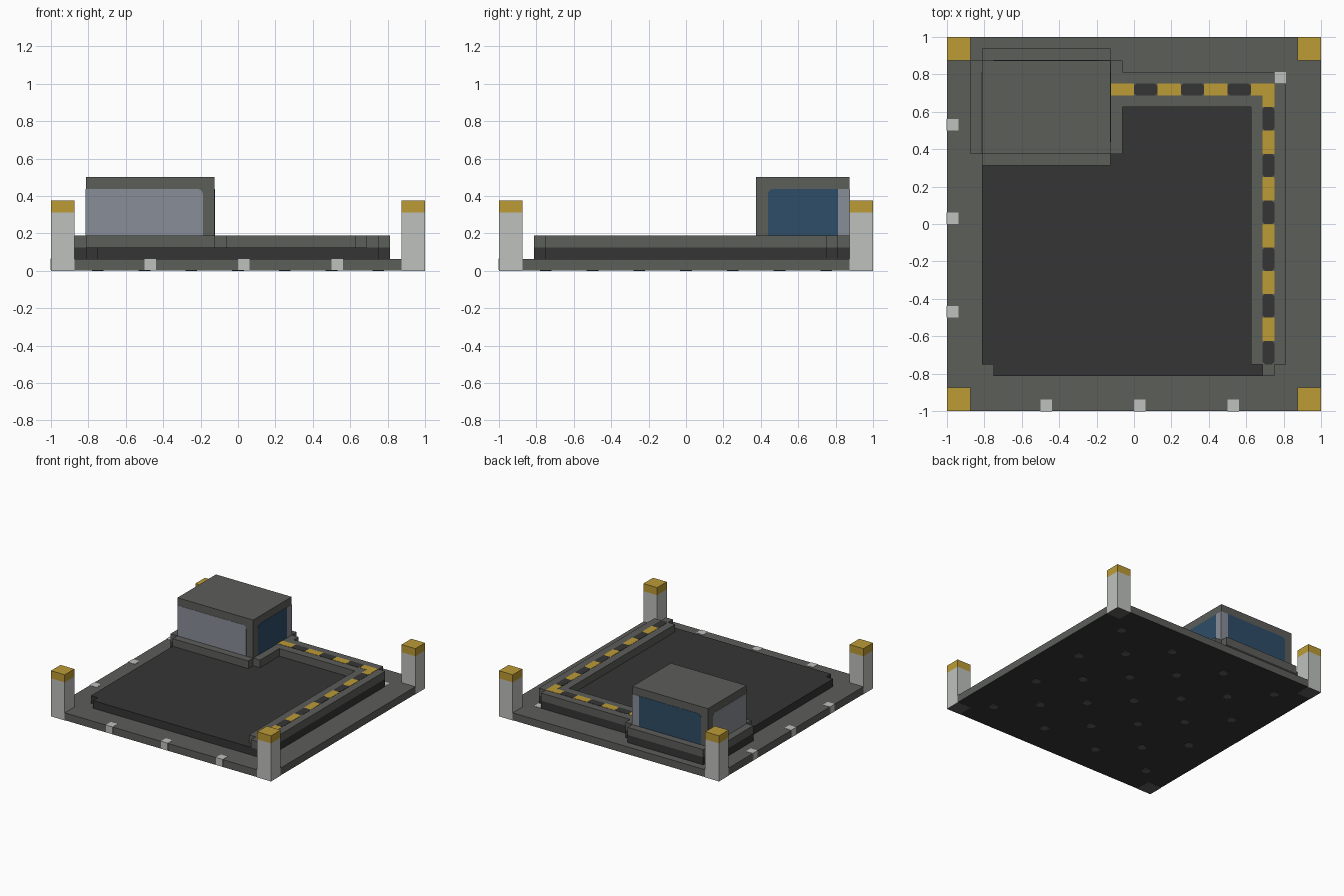
import bpy, bmesh, math
from mathutils import Vector

cube = bpy.data.objects.get("Cube")
if cube:
    bpy.data.objects.remove(cube)

U = 1 / 16      # grid step used by every part
T = 0.002       # thickness of inlaid plates


def material(name, rgb):
    lin = [((c / 255 + 0.055) / 1.055) ** 2.4 for c in rgb] + [1]
    m = bpy.data.materials.new(name)
    m.diffuse_color = lin
    m.use_nodes = True
    m.node_tree.nodes["Principled BSDF"].inputs["Base Color"].default_value = lin
    return m


GREY = material("grey metal", (92, 94, 90))
DARK = material("dark rubber", (53, 53, 53))
WHITE = material("pale casing", (190, 193, 188))
YELLOW = material("warning yellow", (188, 155, 53))
GLASS = material("pale glass", (137, 141, 151))
BLUE = material("blue screen", (46, 77, 103))


def prism(name, pts, z0, z1, mat, under=None):
    """Extrude an outline upwards; faces pointing down may use a second material."""
    bm = bmesh.new()
    face = bm.faces.new([bm.verts.new((x, y, z0)) for x, y in pts])
    ext = bmesh.ops.extrude_face_region(bm, geom=[face])["geom"]
    bmesh.ops.translate(bm, vec=(0, 0, z1 - z0),
                        verts=[v for v in ext if isinstance(v, bmesh.types.BMVert)])
    bmesh.ops.recalc_face_normals(bm, faces=bm.faces)
    if under:
        for f in bm.faces:
            f.material_index = 1 if f.normal.z < -0.5 else 0
    me = bpy.data.meshes.new(name)
    bm.to_mesh(me)
    bm.free()
    me.materials.append(mat)
    if under:
        me.materials.append(under)
    ob = bpy.data.objects.new(name, me)
    bpy.context.scene.collection.objects.link(ob)
    return ob


def rect(x0, x1, y0, y1):
    return [(x0, y0), (x1, y0), (x1, y1), (x0, y1)]


def notched(x0, x1, y0, y1, n):
    """Rectangle with a square notch cut from each corner."""
    return [(x0 + n, y0), (x1 - n, y0), (x1 - n, y0 + n), (x1, y0 + n),
            (x1, y1 - n), (x1 - n, y1 - n), (x1 - n, y1), (x0 + n, y1),
            (x0 + n, y1 - n), (x0, y1 - n), (x0, y0 + n), (x0 + n, y0 + n)]


def chamfered(x0, x1, y0, y1, c):
    return [(x0 + c, y0), (x1 - c, y0), (x1, y0 + c), (x1, y1 - c),
            (x1 - c, y1), (x0 + c, y1), (x0, y1 - c), (x0, y0 + c)]


def pane(name, origin, along, width, mat, rounded=None):
    """Upright plate on a cabin wall; 'rounded' is the end with a soft top corner."""
    h, r = 4 * U, 0.03
    pts = [(0, 0), (width, 0), (width, h), (0, h)]
    arc = [(r * math.cos(a), r * math.sin(a)) for a in (i * math.pi / 8 for i in range(5))]
    if rounded == "end":
        pts[2:3] = [(width - r + x, h - r + y) for x, y in arc]
    elif rounded == "start":
        pts[3:4] = [(r - x, h - r + y) for x, y in reversed(arc)]
    ob = prism(name, pts, 0, T, mat)
    a, up = Vector(along), Vector((0, 0, 1))
    n = a.cross(up)
    o = Vector(origin)
    for v in ob.data.vertices:
        v.co = o + a * v.co.x + up * v.co.y + n * v.co.z


# Base slab with cut corners for the posts
prism("base_slab", notched(-1, 1, -1, 1, 2 * U), T, U, GREY, DARK)

# Corner posts with yellow caps
for sx in (-1, 1):
    for sy in (-1, 1):
        xs, ys = sorted((sx, sx * 14 * U)), sorted((sy, sy * 14 * U))
        prism("corner_post", rect(*xs, *ys), 0, 5 * U, WHITE, GREY)
        prism("post_cap", rect(*xs, *ys), 5 * U, 6 * U, YELLOW)

# Studs under the base: a square grid with a staggered grid between
studs = [(x, y) for x in (-.75, -.25, .25, .75) for y in (-.75, -.25, .25, .75)]
studs += [(x, y) for x in (-.5, 0, .5) for y in (-.5, 0, .5)]
for x, y in studs:
    s = U / 2
    prism("base_stud", chamfered(x - s, x + s, y - s, y + s, 0.018), 0, T, GREY)

# Edge lights along the front and one side, plus one beside the rail corner
for p in (-8 * U, 0, 8 * U):
    prism("front_light", rect(p, p + U, -1 - T, -1 + U), T * 1.5, U + T, WHITE)
    prism("side_light", rect(-1 - T, -1 + U, p, p + U), T * 1.5, U + T, WHITE)
prism("corner_light", rect(12 * U, 13 * U, 12 * U, 13 * U), U, U + T, WHITE)

# Dark deck and the plinth below the cabin
prism("deck", notched(-13 * U, 13 * U, -13 * U, 13 * U, U), U, 2 * U, DARK)
prism("cabin_plinth", notched(-14 * U, -U, 5 * U, 15 * U, U), U, 2 * U, DARK)

# Raised rim: cabin ledge joined to an L-shaped rail
rim = [(-13, 5), (-2, 5), (-2, 6), (-1, 6), (-1, 10), (10, 10), (10, -12), (11, -12),
       (11, -13), (12, -13), (12, -12), (13, -12), (13, 12), (12, 12), (12, 13),
       (-1, 13), (-1, 14), (-2, 14), (-2, 15), (-13, 15), (-13, 14), (-14, 14),
       (-14, 6), (-13, 6)]
prism("raised_rim", [(x * U, y * U) for x, y in rim], 2 * U, 3 * U, GREY)

# Warning stripes on the rail, alternating yellow and dark
for i in range(6):
    x = (-2 + 2 * i) * U
    prism("rail_stripe", chamfered(x, x + 2 * U, 11 * U, 12 * U, 0.012 if i % 2 else 0.003),
          3 * U, 3 * U + T, DARK if i % 2 else YELLOW)
prism("rail_stripe_corner", [(x * U, y * U) for x, y in
      ((10, 11), (11, 11), (11, 10), (12, 10), (12, 12), (10, 12))], 3 * U, 3 * U + T, YELLOW)
for i in range(11):
    y = (10 - 2 * i) * U
    prism("rail_stripe", chamfered(11 * U, 12 * U, y - 2 * U, y, 0.003 if i % 2 else 0.012),
          3 * U, 3 * U + T, YELLOW if i % 2 else DARK)

# Control cabin with glass on two walls and screens on the other two
prism("cabin", rect(-13 * U, -2 * U, 6 * U, 14 * U), 3 * U, 8 * U, GREY)
Z = 3 * U
pane("front_window", (-13 * U, 6 * U, Z), (1, 0, 0), 10 * U, GLASS, "end")
pane("side_window", (-13 * U, 13 * U, Z), (0, -1, 0), 7 * U, GLASS, "start")
pane("side_screen", (-2 * U, 7 * U, Z), (0, 1, 0), 6 * U, BLUE, "start")
pane("side_corner_glass", (-2 * U, 13 * U, Z), (0, 1, 0), U, GLASS)
pane("back_corner_glass", (-2 * U, 14 * U, Z), (-1, 0, 0), U, GLASS)
pane("back_screen", (-3 * U, 14 * U, Z), (-1, 0, 0), 9 * U, BLUE, "end")
